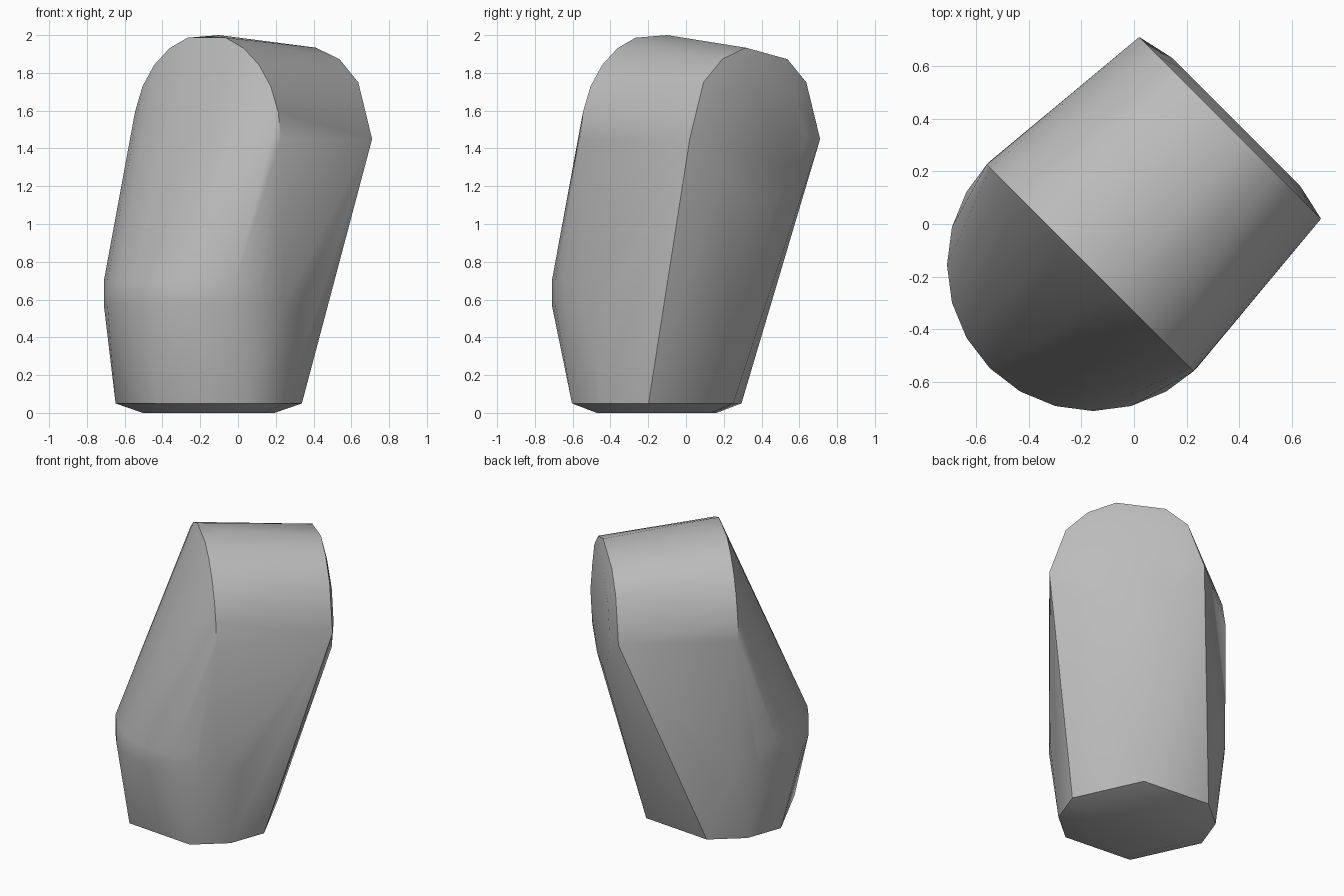
import bpy, bmesh
from math import sin, cos, radians, sqrt

cube = bpy.data.objects.get("Cube")
if cube:
    bpy.data.objects.remove(cube)

# Plain grey finish
grey = bpy.data.materials.new("plain_grey")
grey.use_nodes = True
color = (0.5, 0.5, 0.5, 1)
grey.diffuse_color = color
grey.node_tree.nodes["Principled BSDF"].inputs["Base Color"].default_value = color

CENTRE = -0.155   # foot axis, same in x and y


def flat_ring(radius, z, angles, stretch=1.0):
    """Level ring around the foot axis."""
    return [(CENTRE + radius * cos(radians(a)),
             CENTRE + radius * stretch * sin(radians(a)), z) for a in angles]


def upright_arc(depth, radius, z, angles):
    """Arc in an upright plane facing the diagonal, at a depth along it."""
    points = []
    for a in angles:
        side = radius * cos(radians(a))
        points.append(((depth + side) / sqrt(2), (depth - side) / sqrt(2),
                       z + radius * sin(radians(a))))
    return points


foot = [a + turn for turn in (0, 180) for a in (-5, 55, 115, 145)]
around = range(0, 360, 15)
points = flat_ring(0.35, 0, foot) + flat_ring(0.495, 0.05, foot)       # foot
points += flat_ring(0.555, 0.57, around) + flat_ring(0.555, 0.7, around)  # belly
points += upright_arc(-0.235, 0.555, 1.45, [a for a in range(0, 181, 15) if a != 90])
points += [(-0.1, -0.1, 2.0)]                                         # crown
points += upright_arc(0.516, 0.488, 1.45, (0, 38, 60, 82, 120, 142, 180))  # rear arch
points += upright_arc(0.548, 0.345, 1.46, range(0, 360, 36))          # rear disc

# Wrap all the sections in one skin
bm = bmesh.new()
for p in points:
    bm.verts.new(p)
hull = bmesh.ops.convex_hull(bm, input=bm.verts[:])
bmesh.ops.delete(bm, geom=[v for v in bm.verts if not v.link_faces], context='VERTS')
bmesh.ops.dissolve_limit(bm, angle_limit=radians(0.5), verts=bm.verts[:], edges=bm.edges[:])
bmesh.ops.recalc_face_normals(bm, faces=bm.faces[:])
mesh = bpy.data.meshes.new("body")
bm.to_mesh(mesh)
bm.free()
mesh.materials.append(grey)
body = bpy.data.objects.new("body", mesh)
bpy.context.collection.objects.link(body)
bpy.ops.object.select_all(action='DESELECT')
body.select_set(True)
bpy.context.view_layer.objects.active = body
bpy.ops.object.shade_smooth_by_angle(angle=radians(30))
